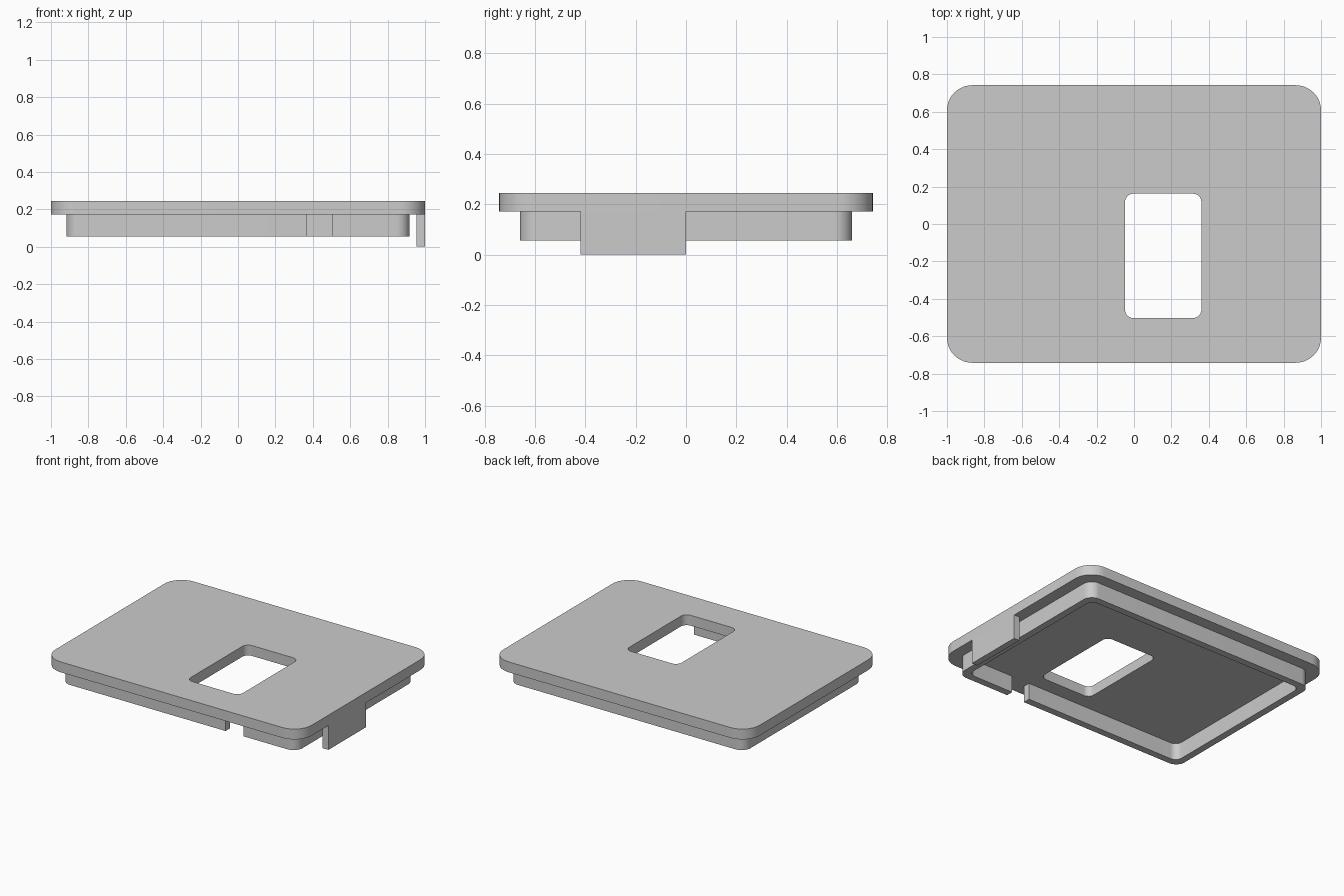
import bpy, bmesh, math

if "Cube" in bpy.data.objects:
    bpy.data.objects.remove(bpy.data.objects["Cube"])

# One grey plastic for the whole part
grey = bpy.data.materials.new("grey_plastic")
grey.use_nodes = True
colour = (0.6, 0.6, 0.6, 1)
grey.diffuse_color = colour
grey.node_tree.nodes["Principled BSDF"].inputs["Base Color"].default_value = colour


def rounded_rect(x0, x1, y0, y1, r, steps=12):
    """Counter-clockwise outline that starts at the front +x corner."""
    centres = [(x1 - r, y0 + r), (x1 - r, y1 - r), (x0 + r, y1 - r), (x0 + r, y0 + r)]
    points = []
    for i, (cx, cy) in enumerate(centres):
        for k in range(steps + 1):
            a = math.pi / 2 * (i - 1 + k / steps)
            points.append((cx + r * math.cos(a), cy + r * math.sin(a)))
    return points


def extrude_loops(name, loops, z0, z1):
    """Fill the closed outlines (inner ones become holes) and extrude upwards."""
    bm = bmesh.new()
    edges = []
    for loop in loops:
        verts = [bm.verts.new((x, y, z0)) for x, y in loop]
        edges += [bm.edges.new((v, verts[i - 1])) for i, v in enumerate(verts)]
    bmesh.ops.triangle_fill(bm, edges=edges, use_beauty=True)
    result = bmesh.ops.extrude_face_region(bm, geom=bm.faces[:], use_keep_orig=True)
    top = [g for g in result["geom"] if isinstance(g, bmesh.types.BMVert)]
    bmesh.ops.translate(bm, verts=top, vec=(0, 0, z1 - z0))
    bmesh.ops.recalc_face_normals(bm, faces=bm.faces[:])
    mesh = bpy.data.meshes.new(name)
    bm.to_mesh(mesh)
    bm.free()
    mesh.materials.append(grey)
    obj = bpy.data.objects.new(name, mesh)
    bpy.context.collection.objects.link(obj)
    bpy.ops.object.select_all(action="DESELECT")
    obj.select_set(True)
    bpy.context.view_layer.objects.active = obj
    bpy.ops.object.shade_smooth_by_angle(angle=math.radians(30))
    return obj


RIM_BOTTOM, PLATE_BOTTOM, PLATE_TOP = 0.055, 0.172, 0.245

# Cover plate with its rounded window
plate = rounded_rect(-1, 1, -0.742, 0.742, 0.135)
window = rounded_rect(-0.048, 0.36, -0.503, 0.162, 0.045)
extrude_loops("cover_plate", [plate, window], PLATE_BOTTOM, PLATE_TOP)


# Locating rim below the plate, open at a notch in the front wall
def open_outline(half_x, half_y, r):
    body = rounded_rect(-half_x, half_x, -half_y, half_y, r)
    return [(0.505, -half_y)] + body + [(0.365, -half_y)]


wall = 0.05
outer = open_outline(0.917, 0.66, 0.07)
inner = open_outline(0.917 - wall, 0.66 - wall, 0.05)
extrude_loops("locating_rim", [outer + inner[::-1]], RIM_BOTTOM, PLATE_BOTTOM)

# Side tab hanging from the +x edge
tab = [(0.955, -0.42), (1, -0.42), (1, 0), (0.955, 0)]
extrude_loops("side_tab", [tab], 0, PLATE_BOTTOM)
